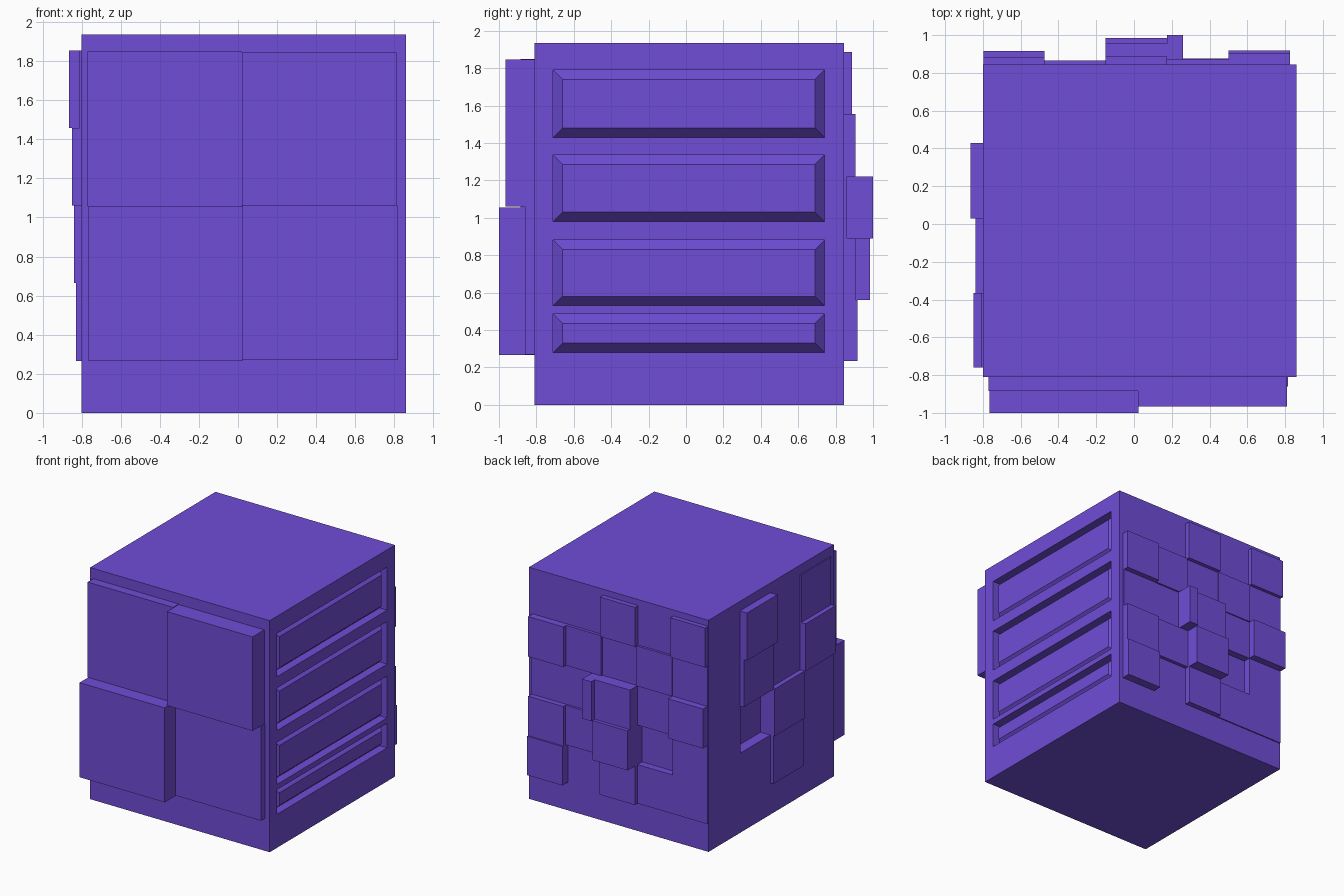
import bpy, bmesh

if "Cube" in bpy.data.objects:
    bpy.data.objects.remove(bpy.data.objects["Cube"])

mat = bpy.data.materials.new("violet")
mat.diffuse_color = (0.16, 0.075, 0.68, 1)
mat.use_nodes = True
mat.node_tree.nodes["Principled BSDF"].inputs["Base Color"].default_value = mat.diffuse_color

# Main body limits
X0, X1, Y0, Y1, Z1 = -0.80, 0.86, -0.81, 0.845, 1.935


def add_box(bm, x0, x1, y0, y1, z0, z1):
    vs = bmesh.ops.create_cube(bm, size=1)["verts"]
    for v in vs:
        v.co = (x1 if v.co.x > 0 else x0,
                y1 if v.co.y > 0 else y0,
                z1 if v.co.z > 0 else z0)
    return vs


def make(name, bm):
    bmesh.ops.recalc_face_normals(bm, faces=bm.faces)
    me = bpy.data.meshes.new(name)
    bm.to_mesh(me)
    bm.free()
    me.materials.append(mat)
    ob = bpy.data.objects.new(name, me)
    bpy.context.collection.objects.link(ob)
    return ob


def boxes(name, items):
    bm = bmesh.new()
    for b in items:
        add_box(bm, *b)
    return make(name, bm)


body = boxes("body", [(X0, X1, Y0, Y1, 0, Z1)])

# Recesses: four side slots, one left pocket, one back pocket
slots = [(1.43, 1.79), (0.98, 1.335), (0.53, 0.88), (0.28, 0.485)]
SY0, SY1, DEEP = -0.71, 0.74, X1 - 0.07
holes = [(DEEP, X1 + 0.1, SY0, SY1, a, b) for a, b in slots]
holes.append((X0 - 0.1, -0.71, 0.03, 0.425, 0.665, 1.06))
holes.append((-0.475, -0.15, Y1 - 0.05, Y1 + 0.1, 0.56, 0.89))
cutter = boxes("recess_cutter", holes)
cutter.hide_render = True
mod = body.modifiers.new("recesses", "BOOLEAN")
mod.object = cutter
mod.operation = "DIFFERENCE"
mod.solver = "EXACT"
bpy.context.view_layer.objects.active = body
bpy.ops.object.modifier_apply(modifier=mod.name)
bpy.data.objects.remove(cutter)

# Sloped-edge panels sitting inside the side slots
bm = bmesh.new()
for a, b in slots:
    for v in add_box(bm, DEEP, X1 - 0.015, SY0, SY1, a, b):
        if v.co.x > DEEP + 0.01:
            v.co.y += 0.05 if v.co.y < 0 else -0.05
            v.co.z += 0.05 if v.co.z < (a + b) / 2 else -0.05
make("slot_panels", bm)

# Four large front slabs
boxes("front_slabs", [
    (-0.77, 0.02, -0.885, Y0 + 0.01, 1.055, 1.85),
    (0.02, 0.81, -0.965, Y0 + 0.01, 1.06, 1.845),
    (-0.765, 0.023, -1.0, Y0 + 0.01, 0.265, 1.055),
    (0.023, 0.815, -0.86, Y0 + 0.01, 0.27, 1.06)])

# Left tiles: rows from the top, columns from front to back; 0 = no tile
ly = [-0.76, -0.365, 0.03, 0.43]
lz = [1.855, 1.457, 1.06, 0.665, 0.265]
left = [(0.01, 0, 0.065), (0.05, 0, 0.035), (0, 0.04, 0), (0, 0.03, 0)]
boxes("left_tiles", [
    (X0 - d, X0 + 0.01, ly[c], ly[c + 1], lz[r + 1], lz[r])
    for r, row in enumerate(left) for c, d in enumerate(row) if d])

# Back tiles: rows from the top, columns from left to right in x
bx = [-0.797, -0.475, -0.15, 0.175, 0.5, 0.825]
bz = [1.885, 1.555, 1.22, 0.89, 0.56, 0.235]
back = [(0.04, 0, 0.042, 0, 0),
        (0.012, 0.02, 0.01, 0.025, 0.06),
        (0.07, 0.01, 0.11, 0.012, 0.015),
        (0.01, 0, 0.14, 0.03, 0.06),
        (0.01, 0.01, 0.045, 0, 0.073)]
tiles = [(bx[c], bx[c + 1], Y1 - 0.01, Y1 + d, bz[r + 1], bz[r])
         for r, row in enumerate(back) for c, d in enumerate(row) if d]
tiles.append((0.175, 0.26, Y1 - 0.01, 1.0, 0.89, 1.22))
boxes("back_tiles", tiles)
